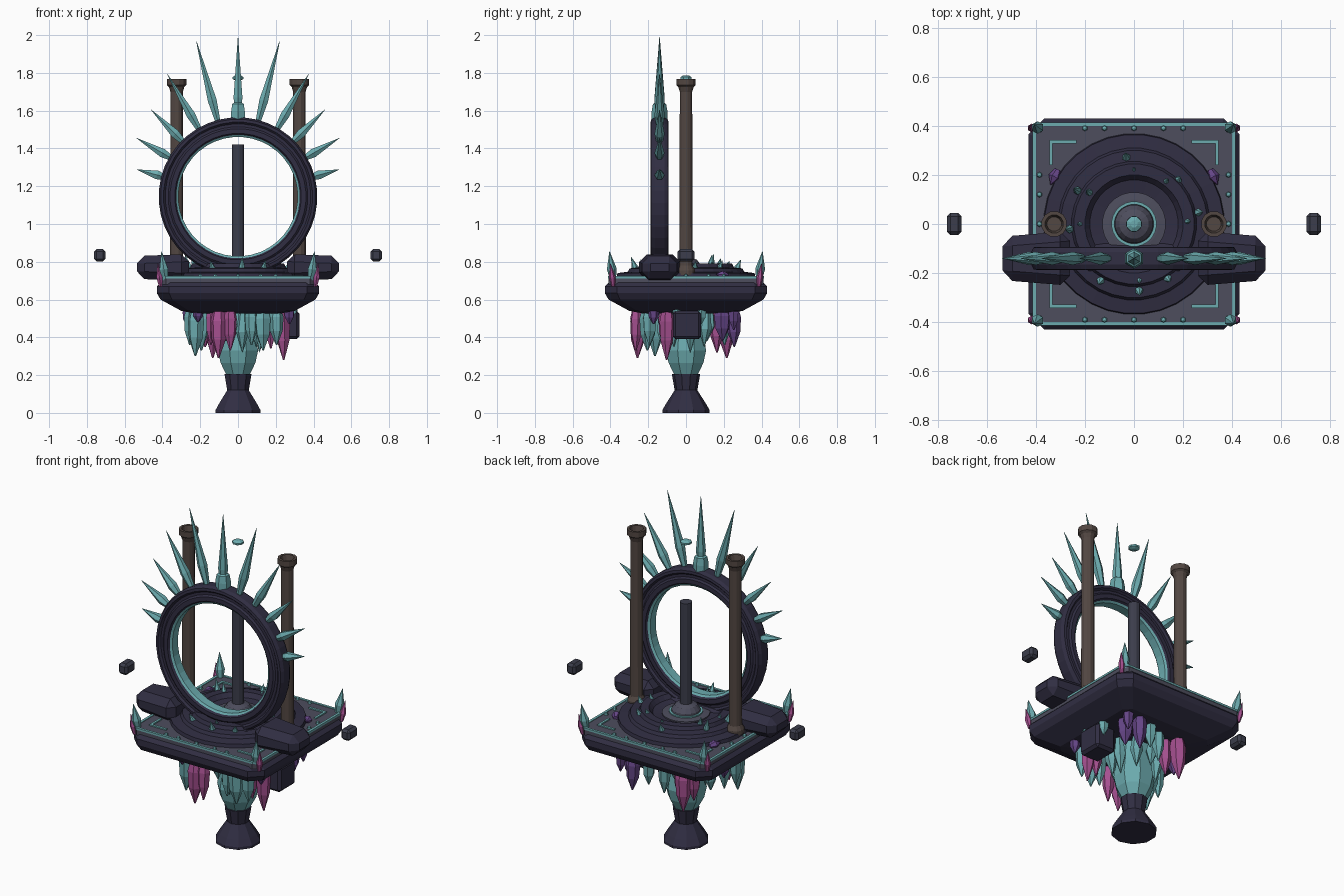
import bpy, bmesh, math, random
from mathutils import Vector, Matrix

random.seed(4)
old = bpy.data.objects.get("Cube")
if old:
    bpy.data.objects.remove(old, do_unlink=True)


def material(name, *rgb):
    m = bpy.data.materials.new(name)
    m.use_nodes = True
    m.diffuse_color = (*rgb, 1)
    m.node_tree.nodes["Principled BSDF"].inputs["Base Color"].default_value = (*rgb, 1)
    return m


NAVY = material("dark navy stone", .030, .027, .055)
SLATE = material("slate grey", .075, .075, .11)
STEEL = material("blue grey", .045, .048, .072)
TEAL = material("teal crystal", .15, .41, .43)
PINK = material("magenta crystal", .38, .08, .28)
PURPLE = material("purple crystal", .13, .06, .24)
BROWN = material("brown stone", .085, .063, .055)
Z = Vector((0, 0, 1))


def finish(name, bm, mat):
    bmesh.ops.recalc_face_normals(bm, faces=bm.faces)
    me = bpy.data.meshes.new(name)
    bm.to_mesh(me)
    bm.free()
    me.materials.append(mat)
    ob = bpy.data.objects.new(name, me)
    bpy.context.collection.objects.link(ob)
    return ob


def loft(name, rings, mat, closed=False):
    """Skin a list of equal rings of points; cap the ends unless closed."""
    bm = bmesh.new()
    vs = [[bm.verts.new(p) for p in r] for r in rings]
    n = len(vs[0])
    pairs = list(zip(vs, vs[1:])) + ([(vs[-1], vs[0])] if closed else [])
    for a, b in pairs:
        for i in range(n):
            j = (i + 1) % n
            bm.faces.new((a[i], a[j], b[j], b[i]))
    if not closed:
        bm.faces.new(vs[0])
        bm.faces.new(vs[-1])
    return finish(name, bm, mat)


def lathe(name, profile, sides, mat, base=(0, 0, 0), axis=Z, closed=False):
    """Turn (radius, height) points around an axis through base."""
    rot = Z.rotation_difference(Vector(axis).normalized())
    rings = []
    for r, h in profile:
        ring = []
        for i in range(sides):
            a = math.tau * (i + .5) / sides
            ring.append(Vector(base) + rot @ Vector((r * math.cos(a), r * math.sin(a), h)))
        rings.append(ring)
    return loft(name, rings, mat, closed)


def spike(name, base, tip, r, mat, belly=.25, sides=6):
    d = Vector(tip) - Vector(base)
    n = d.length
    return lathe(name, [(r * .55, 0), (r, n * belly), (.001, n)], sides, mat, base, d)


def box(name, centre, size, mat, bevel=0, taper=None):
    bm = bmesh.new()
    bmesh.ops.create_cube(bm, size=1)
    for v in bm.verts:
        if taper and v.co.x * taper > 0:
            v.co.y *= .8
            v.co.z *= .85
    bmesh.ops.transform(bm, matrix=Matrix.Translation(centre) @ Matrix.Diagonal((*size, 1)), verts=bm.verts)
    if bevel:
        bmesh.ops.bevel(bm, geom=bm.edges[:], offset=bevel, segments=1, affect='EDGES')
    return finish(name, bm, mat)


def square(h, z, cut):
    """Square outline with cut corners."""
    k = h - cut
    return [(h, -k, z), (h, k, z), (k, h, z), (-k, h, z),
            (-h, k, z), (-h, -k, z), (-k, -h, z), (k, -h, z)]


# Pedestal foot and crystal core
lathe("foot", [(.125, 0), (.125, .015), (.105, .05), (.06, .12), (.075, .205)], 10, NAVY)
lathe("crystal_core", [(.065, .2), (.1, .265), (.115, .33), (.1, .42), (.09, .56)], 8, TEAL)
for i in range(8):
    a = math.tau * i / 8 + .2
    c, s = math.cos(a), math.sin(a)
    spike("core_shard", (.13 * c, .13 * s, .54), (.115 * c, .115 * s, .32 + .03 * (i % 3)), .035, TEAL, .5)

# Platform body, top plate and trim
loft("platform_body", [square(h, z, c) for h, z, c in (
    (.22, .525, .03), (.30, .54, .04), (.41, .60, .06), (.43, .635, .065), (.43, .67, .065), (.41, .69, .05))], NAVY)
loft("top_plate", [square(.41, z, .03) for z in (.68, .72)], SLATE)
loft("plate_trim", [square(h, z, .03) for h, z in ((.413, .712), (.413, .724), (.398, .724), (.398, .712))],
     TEAL, closed=True)
for sx in (-1, 1):
    for sy in (-1, 1):
        box("corner_inlay", (sx * .29, sy * .335, .722), (.11, .014, .01), TEAL)
        box("corner_inlay", (sx * .338, sy * .29, .722), (.014, .1, .01), TEAL)
        spike("corner_spike", (sx * .385, sy * .385, .70), (sx * .405, sy * .405, .855), .026, TEAL, .4)
        spike("corner_shard", (sx * .41, sy * .385, .67), (sx * .425, sy * .40, .79), .018, PINK, .4)
for k in (-.2, -.12, 0, .12, .2):
    for s in (-1, 1):
        lathe("rim_stud", [(.012, 0), (.009, .012), (.002, .016)], 6, TEAL, (k, s * .39, .72))
        lathe("rim_stud", [(.012, 0), (.009, .012), (.002, .016)], 6, TEAL, (s * .385, k, .72))
for s in (-1, 1):
    spike("purple_shard", (s * .31, .22, .725), (s * .34, .16, .735), .025, PURPLE, .5)

# Stepped round dais with domed centre
lathe("dais", [(.37, .715), (.365, .74), (.31, .747), (.30, .765), (.255, .77), (.245, .79),
               (.20, .79), (.18, .765), (.13, .757)], 32, NAVY)
lathe("centre_disc", [(.13, .75), (.13, .764), (.10, .768)], 24, SLATE)
lathe("centre_band", [(.092, .76), (.092, .775), (.08, .775), (.08, .76)], 24, TEAL, closed=True)
lathe("centre_dome", [(.08, .76), (.078, .785), (.06, .81), (.03, .822)], 16, SLATE)
lathe("centre_pole", [(.033, .78), (.033, 1.42)], 12, STEEL)
lathe("floating_gem", [(.015, 1.76), (.032, 1.768), (.032, 1.778), (.015, 1.787)], 8, TEAL)

# Small crystals growing on the dais
for x, y in ((-.03, .26), (0, .20), (.12, .16), (.17, .17), (.25, .045), (.20, .01), (-.22, .13),
             (-.17, .12), (-.25, -.02), (-.20, 0), (.02, -.26), (.02, -.21), (.13, -.21), (-.13, -.22)):
    out = Vector((x, y, 0)).normalized() * .03
    spike("dais_crystal", (x, y, .74), (x + out.x, y + out.y, random.uniform(.80, .845)), .017, TEAL, .4)

# Upright ring portal
hub = Vector((0, -.14, 1.145))
lathe("portal_ring", [(.322, -.025), (.335, -.045), (.36, -.045), (.37, -.036), (.385, -.036), (.395, -.047),
                      (.41, -.045), (.42, -.025), (.42, .025), (.41, .045), (.395, .047), (.385, .036),
                      (.37, .036), (.36, .045), (.335, .045), (.322, .025)], 40, NAVY, hub, (0, 1, 0), True)
lathe("portal_inner_band", [(.316, -.026), (.327, -.034), (.327, .034), (.316, .026)],
      40, TEAL, hub, (0, 1, 0), True)

# Radiating crown of spikes, every fifteen degrees
for i, reach in enumerate((.845, .854, .75, .65, .62, .553)):
    for s in ((1,) if i == 0 else (-1, 1)):
        a = math.radians(15 * i)
        d = Vector((s * math.sin(a), 0, math.cos(a)))
        spike("crown_spike", hub + d * .40, hub + d * reach, .027, TEAL, .28)
lathe("crown_socket", [(.042, .41), (.042, .45), (.035, .49), (.02, .50)], 6, TEAL, hub)

# Columns, ring anchors and floating blocks on both sides
for s in (-1, 1):
    lathe("column", [(.05, .73), (.05, .755), (.036, .78), (.034, 1.70), (.042, 1.725), (.053, 1.735),
                     (.053, 1.768), (.038, 1.768), (.03, 1.735)], 12, BROWN, (s * .325, 0, 0))
    box("ring_anchor", (s * .398, -.14, .77), (.275, .222, .142), NAVY, .04, s)
    box("floating_block", (s * .732, 0, .835), (.06, .09, .066), STEEL, .014)
box("ring_footing", (0, -.14, .745), (.40, .12, .06), NAVY, .015)

# Block and crystal clusters hanging below the platform
box("hanging_block", (.26, .005, .465), (.13, .15, .15), NAVY, .015)


def hanging(x, y, tip, r, mat):
    n = .57 - tip
    lathe("hanging_crystal", [(r * .6, 0), (r, n * .3), (r * .85, n * .65), (.004, n)],
          6, mat, (x, y, .57), (x * .1, y * .1, -1))


for x, y, tip, r, mat in (
        (-.10, -.25, .29, .045, PINK), (-.04, -.26, .33, .035, PINK), (-.14, -.21, .36, .03, PINK),
        (-.22, -.16, .30, .045, TEAL), (-.25, -.10, .36, .035, TEAL), (-.19, -.08, .33, .04, TEAL),
        (.07, -.20, .36, .035, TEAL), (.13, -.20, .33, .045, TEAL), (.20, -.19, .36, .04, TEAL),
        (.235, -.10, .28, .04, PINK), (.17, -.11, .34, .035, PINK), (.28, .08, .47, .03, TEAL),
        (.22, .19, .38, .045, PURPLE), (.17, .25, .35, .04, PURPLE), (.25, .25, .44, .03, PURPLE),
        (.08, .23, .40, .035, TEAL), (0, .20, .36, .035, TEAL), (-.08, .16, .32, .04, PINK),
        (-.13, .21, .29, .045, PINK), (-.17, .17, .35, .04, PINK), (-.23, .10, .40, .035, TEAL),
        (-.26, .02, .45, .035, PURPLE), (-.21, -.22, .48, .03, PURPLE), (.27, -.17, .47, .03, PURPLE),
        (.29, -.05, .49, .025, TEAL)):
    hanging(x, y, tip, r, mat)
